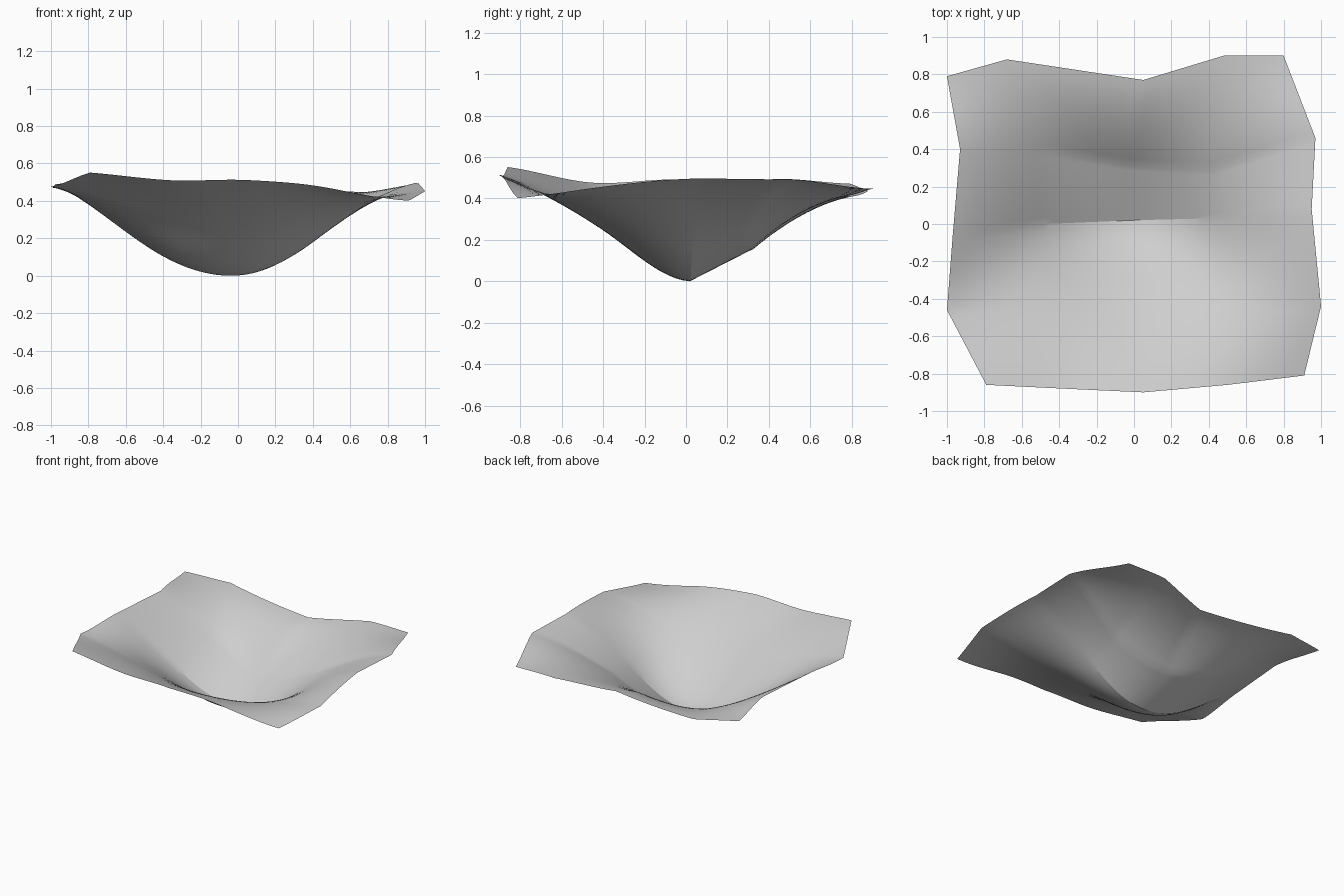
import bpy
import bmesh
from mathutils import Vector

old = bpy.data.objects.get("Cube")
if old:
    bpy.data.objects.remove(old, do_unlink=True)

STEPS = 12  # subdivisions of each patch

# Control points of the sheet, one row per line from front to back
ROWS = [
    [(-.79, -.86, .55), (-.38, -.88, .51), (.05, -.9, .51), (.5, -.86, .465), (.91, -.81, .4)],
    [(-1, -.46, .475), (-.5, -.42, .345), (.02, -.4, .245), (.5, -.42, .34), (1, -.44, .45)],
    [(-.97, -.07, .49), (-.48, 0, .15), (0, .02, 0), (.4, .03, .18), (.95, .08, .495)],
    [(-.93, .4, .49), (-.48, .39, .27), (-.03, .31, .15), (.42, .28, .265), (.97, .46, .49)],
    [(-1, .79, .47), (-.68, .88, .435), (.05, .77, .41), (.48, .9, .445), (.8, .9, .445)],
]


def secants(points):
    """Height gain per unit of plan length for each span."""
    return [(b.z - a.z) / (b - a).xy.length for a, b in zip(points, points[1:])]


def slopes_across(points):
    """Smooth slopes from left to right, with full, steep flanks."""
    s = secants(points)
    left, mid, right = [(a + b) / 2 for a, b in zip(s, s[1:])]
    m = [s[0] * .8, left * 1.3, mid, right * 1.5, s[-1] * .4]
    return list(zip(m, m[1:]))


def slopes_along(points):
    """Slopes from front to back, with a sharp fold along the middle row."""
    front, low, rise, back = secants(points)
    mid = (front + low) * .6
    return [(front * .7, mid), (mid, low * .12), (rise, rise), (back * 1.3 + .15, back * .3)]


def spline(points, slope_rule):
    """Straight in plan, curved in height."""
    result = [points[0]]
    for a, b, (m, n) in zip(points, points[1:], slope_rule(points)):
        length = (b - a).xy.length
        for i in range(1, STEPS + 1):
            t = i / STEPS
            p = a.lerp(b, t)
            ease = t * t * (3 - 2 * t)
            p.z = a.z + (b.z - a.z) * ease
            p.z += length * t * (1 - t) * (m * (1 - t) - n * t)
            result.append(p)
    return result


# Sweep the five columns, then join them across
columns = [spline([Vector(p) for p in col], slopes_along) for col in zip(*ROWS)]
grid = [spline(list(row), slopes_across) for row in zip(*columns)]

bm = bmesh.new()
verts = [[bm.verts.new(p) for p in row] for row in grid]
for near, far in zip(verts, verts[1:]):
    for i in range(len(near) - 1):
        bm.faces.new((near[i], near[i + 1], far[i + 1], far[i])).smooth = True

# Sharp fold at the bottom of the hollow
fold = verts[2 * STEPS][STEPS:3 * STEPS]
for a, b in zip(fold, fold[1:]):
    bm.edges.get((a, b)).smooth = False

# Rest the lowest point on the ground
lowest = min(v.co.z for v in bm.verts)
bmesh.ops.translate(bm, verts=bm.verts, vec=(0, 0, -lowest))

mesh = bpy.data.meshes.new("hollow_sheet")
bm.to_mesh(mesh)
bm.free()
sheet = bpy.data.objects.new("hollow_sheet", mesh)
bpy.context.collection.objects.link(sheet)

# Plain light grey
grey = bpy.data.materials.new("light_grey")
grey.use_nodes = True
colour = (.62, .62, .62, 1)
grey.diffuse_color = colour
grey.node_tree.nodes["Principled BSDF"].inputs["Base Color"].default_value = colour
mesh.materials.append(grey)
